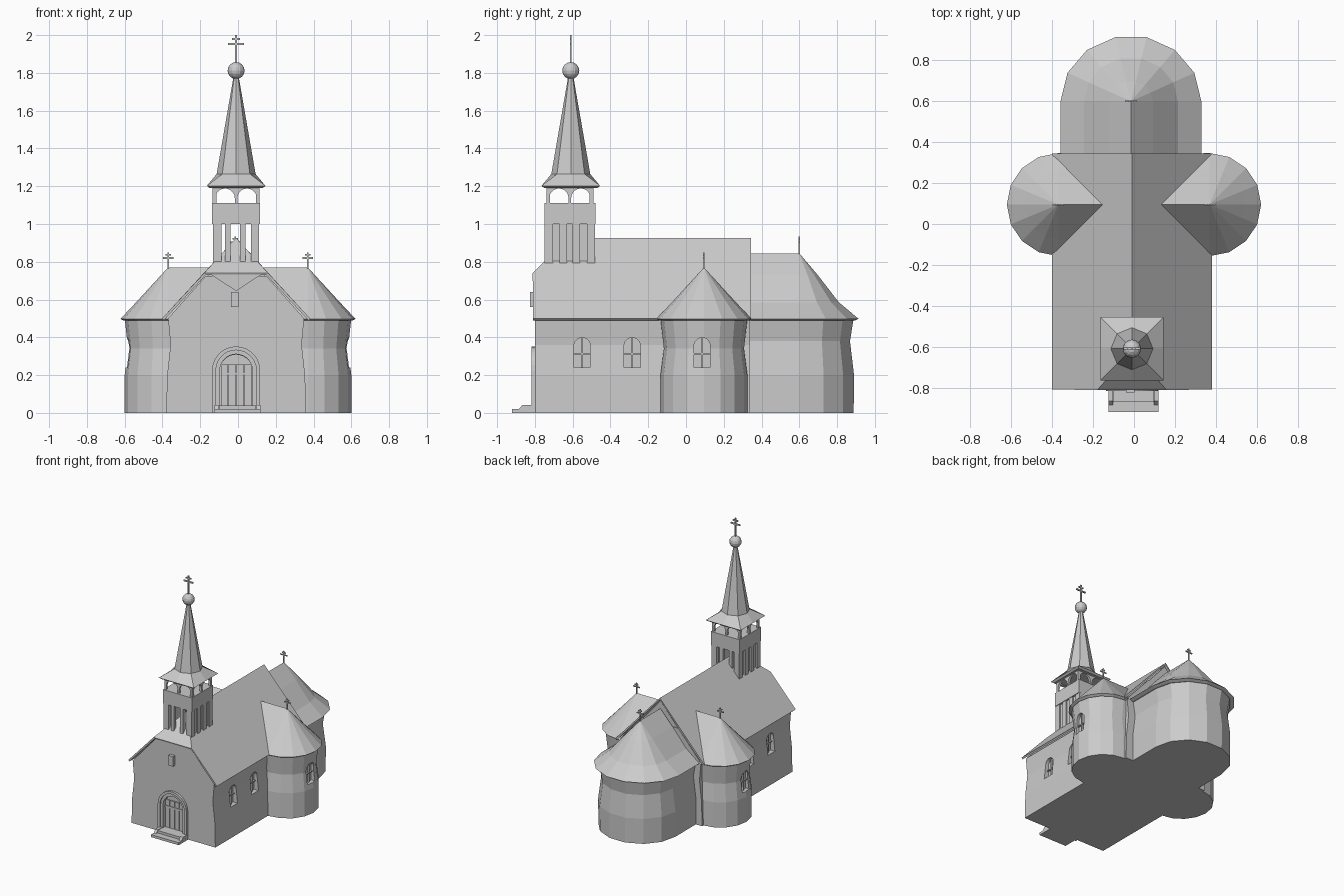
import bpy, bmesh, math
from mathutils import Vector

cube = bpy.data.objects.get("Cube")
if cube:
    bpy.data.objects.remove(cube, do_unlink=True)

stone = bpy.data.materials.new("pale_grey")
stone.use_nodes = True
stone.diffuse_color = (0.6, 0.6, 0.6, 1)
stone.node_tree.nodes["Principled BSDF"].inputs["Base Color"].default_value = (0.6, 0.6, 0.6, 1)

CX = -0.01           # nave and tower axis
TY = -0.615          # tower centre along the nave
EAVE, RIDGE = 0.5, 0.92


def finish(name, bm):
    bmesh.ops.remove_doubles(bm, verts=bm.verts, dist=0.0005)
    bmesh.ops.recalc_face_normals(bm, faces=bm.faces)
    mesh = bpy.data.meshes.new(name)
    bm.to_mesh(mesh)
    bm.free()
    mesh.materials.append(stone)
    obj = bpy.data.objects.new(name, mesh)
    bpy.context.collection.objects.link(obj)
    return obj


def loft(name, rings):
    """Closed skin through rings with equal point counts."""
    bm = bmesh.new()
    rows = [[bm.verts.new(p) for p in ring] for ring in rings]
    n = len(rows[0])
    for a, b in zip(rows, rows[1:]):
        for i in range(n):
            j = (i + 1) % n
            bm.faces.new((a[i], a[j], b[j], b[i]))
    bm.faces.new(rows[0])
    bm.faces.new(rows[-1])
    return finish(name, bm)


def prism(name, pts, axis, a, b):
    """Outline (u, z) extruded along x or y from a to b."""
    def place(u, z, d):
        return (d, u, z) if axis == "x" else (u, d, z)
    return loft(name, [[place(u, z, d) for u, z in pts] for d in (a, b)])


def box(name, x, y, z):
    return prism(name, [(x[0], z[0]), (x[1], z[0]), (x[1], z[1]), (x[0], z[1])], "y", *y)


def arch(c, r, z0, spring, n=10):
    arc = [(c + r * math.cos(math.pi * i / n), spring + r * math.sin(math.pi * i / n))
           for i in range(n + 1)]
    return [(c + r, z0)] + arc + [(c - r, z0)]


def cut(obj, cutter):
    cutter.hide_render = True
    mod = obj.modifiers.new("cut", "BOOLEAN")
    mod.object = cutter
    mod.operation = "DIFFERENCE"
    mod.solver = "EXACT"
    bpy.context.view_layer.objects.active = obj
    bpy.ops.object.modifier_apply(modifier=mod.name)
    bpy.data.objects.remove(cutter, do_unlink=True)


def cross(name, x, y, z0, z1, arm, t):
    h = z1 - z0
    box(name + "_post", (x - t, x + t), (y - t, y + t), (z0, z1))
    box(name + "_arm", (x - arm, x + arm), (y - t, y + t), (z1 - 0.3 * h - t, z1 - 0.3 * h + t))
    box(name + "_upper_arm", (x - arm / 2, x + arm / 2), (y - t, y + t),
        (z1 - 0.13 * h - t, z1 - 0.13 * h + t))


def apse(name, centre, direction, profile, inner, segs, widen=1.0):
    """Half-round body whose straight sides run back into the nave."""
    c, d = Vector(centre), Vector(direction)
    p = Vector((-d.y, d.x))
    rings = []
    for r, z in profile:
        back = -inner(z) * d
        ring = [c + back - p * r * widen]
        for i in range(segs + 1):
            a = math.pi * (i / segs - 0.5)
            ring.append(c + d * r * math.cos(a) + p * r * widen * math.sin(a))
        ring.append(c + back + p * r * widen)
        rings.append([(v.x, v.y, z) for v in ring])
    return loft(name, rings)


# Nave walls, gently pinched, and the gable behind the clipped front
half = [(0.37, 0), (0.365, 0.2), (0.347, 0.36), (0.36, EAVE), (0.16, 0.725)]
outline = [(CX + x, z) for x, z in half] + [(CX - x, z) for x, z in reversed(half)]
nave = prism("nave_walls", outline, "y", -0.8, 0.34)
prism("rear_gable", [(CX - 0.35, EAVE), (CX + 0.35, EAVE), (CX, RIDGE - 0.02)], "y", -0.58, 0.335)

# Nave roof with a clipped front hip
bm = bmesh.new()
hip = [(CX + s * 0.165, -0.81, 0.735) for s in (-1, 1)]
peak, tail = (CX, -0.62, RIDGE), (CX, 0.345, RIDGE)
for s, corner in zip((-1, 1), hip):
    eave = [(CX + s * 0.387, y, EAVE - 0.005) for y in (0.345, -0.81)]
    bm.faces.new([bm.verts.new(v) for v in (eave[0], eave[1], corner, peak, tail)])
bm.faces.new([bm.verts.new(v) for v in (hip[0], hip[1], peak)])
roof = finish("nave_roof", bm)
solid = roof.modifiers.new("thickness", "SOLIDIFY")
solid.thickness = 0.014
solid.offset = 0

# Gable trim and bracket
prism("gable_trim", [(CX - 0.13, 0.73), (CX + 0.13, 0.73), (CX, 0.645)], "y", -0.808, -0.79)
box("gable_bracket", (CX - 0.028, CX + 0.012), (-0.825, -0.79), (0.56, 0.64))

# Side apses
wall = [(0.23, 0), (0.23, 0.2), (0.212, 0.34), (0.23, EAVE)]
cone = [(0.235, 0.488), (0.252, 0.498), (0.17, 0.585), (0.0, 0.77)]
side_apses = {}
for s, side in ((1, "left"), (-1, "right")):
    c, d = (s * 0.37, 0.095), (s, 0)
    side_apses[s] = apse(side + "_apse_walls", c, d, wall, lambda z: 0.1, 8)
    apse(side + "_apse_roof", c, d, cone,
         lambda z: 0.4 - 0.37 * (RIDGE - z) / 0.42, 8)
    cross(side + "_apse_cross", c[0], c[1], 0.75, 0.85, 0.028, 0.004)

# Rear apse
rear = (-0.015, 0.6)
apse("rear_apse_walls", rear, (0, 1),
     [(0.295, 0), (0.297, 0.2), (0.275, 0.38), (0.295, EAVE)], lambda z: 0.28, 7, 1.05)
apse("rear_apse_roof", rear, (0, 1),
     [(0.3, 0.488), (0.322, 0.498), (0.215, 0.585), (0.1, 0.73), (0.0, 0.845)],
     lambda z: 0.255, 7, 1.07)
cross("rear_apse_cross", rear[0], rear[1], 0.83, 0.935, 0.03, 0.004)


# Arched windows with glazing bars
def window(wall_obj, s, y, face, name):
    cut(wall_obj, prism("cutter", arch(y, 0.043, 0.24, 0.355), "x", s * (face - 0.025), s * (face + 0.1)))
    x = sorted((s * (face - 0.03), s * (face - 0.012)))
    box(name + "_bar", x, (y - 0.005, y + 0.005), (0.24, 0.395))
    box(name + "_crossbar", x, (y - 0.043, y + 0.043), (0.31, 0.318))


for s, side in ((1, "left"), (-1, "right")):
    for i, y in enumerate((-0.55, -0.285)):
        window(nave, s, y, 0.347 + s * CX, f"{side}_window_{i + 1}")
    window(side_apses[s], s, 0.085, 0.582, side + "_apse_window")

# Door: recess, raised surrounds and planked leaf
cut(nave, prism("cutter", arch(CX, 0.088, 0.04, 0.22, 14), "y", -0.9, -0.775))
for name, r0, r1, y in (("outer", 0.107, 0.127, -0.818), ("inner", 0.086, 0.107, -0.808)):
    ring = arch(CX, r1, 0, 0.225, 14) + arch(CX, r0, 0, 0.225, 14)[::-1]
    prism(name + "_door_surround", ring, "y", y, -0.78)
for i in range(4):
    x = CX - 0.063 + i * 0.042
    box(f"door_plank_{i + 1}", (x - 0.018, x + 0.018), (-0.785, -0.77), (0.04, 0.26))
box("door_rail", (CX - 0.08, CX + 0.08), (-0.79, -0.77), (0.2, 0.215))

# Entrance steps
box("lower_step", (-0.125, 0.12), (-0.92, -0.79), (0, 0.02))
box("upper_step", (-0.1, 0.095), (-0.87, -0.78), (0, 0.04))
for s in (-1, 1):
    x = sorted((-0.0025 + s * 0.1, -0.0025 + s * 0.122))
    prism("step_cheek", [(-0.905, 0.0), (-0.865, 0.042), (-0.79, 0.042), (-0.79, 0.0)], "x", *x)

# Tower shaft: open posts front and back, boarded sides
for y in (TY - 0.12, TY + 0.12):
    for x, w in ((-0.1, 0.022), (-0.045, 0.014), (0.035, 0.014), (0.1, 0.022)):
        box("shaft_post", (CX + x - w, CX + x + w), (y - 0.014, y + 0.014), (0.7, 1.01))
for s in (-1, 1):
    box("shaft_side", sorted((CX + s * 0.095, CX + s * 0.112)), (TY - 0.13, TY + 0.13), (0.7, 1.01))
    for y in (-0.11, -0.035, 0.035, 0.11):
        box("shaft_batten", sorted((CX + s * 0.1, CX + s * 0.122)),
            (TY + y - 0.02, TY + y + 0.02), (0.7, 1.01))

# Belfry parapet and paired arches on four sides
R = 0.127
box("belfry_parapet", (CX - R, CX + R), (TY - R - 0.008, TY + R + 0.008), (1.0, 1.11))
for axis, c, o in (("x", TY, CX), ("y", CX, TY)):
    panel = [(c - R + 0.003, 1.215), (c - R + 0.003, 1.105)]
    for k in (-1, 1):
        panel += arch(c + k * 0.058, 0.051, 1.105, 1.137)[::-1]
    panel += [(c + R - 0.003, 1.105), (c + R - 0.003, 1.215)]
    for s in (-1, 1):
        prism("belfry_arcade", panel, axis, o + s * 0.105, o + s * 0.123)


# Spire: square eaves flaring out of an octagon
def spire_ring(r, z, square=False):
    pts = []
    for k in range(8):
        a = k * math.pi / 4
        f = r * (math.sqrt(2) if square and k % 2 else 1)
        pts.append((CX + f * math.cos(a), TY + 0.005 + f * math.sin(a), z))
    return pts


loft("spire", [spire_ring(0.14, 1.19, True), spire_ring(0.155, 1.202, True),
               spire_ring(0.103, 1.265), spire_ring(0.012, 1.79)])

# Ball and finial cross
bm = bmesh.new()
bmesh.ops.create_uvsphere(bm, u_segments=12, v_segments=8, radius=0.045)
bmesh.ops.translate(bm, verts=bm.verts, vec=(CX, TY + 0.005, 1.812))
finish("spire_ball", bm)
cross("spire_cross", CX, TY + 0.005, 1.84, 2.0, 0.042, 0.005)
